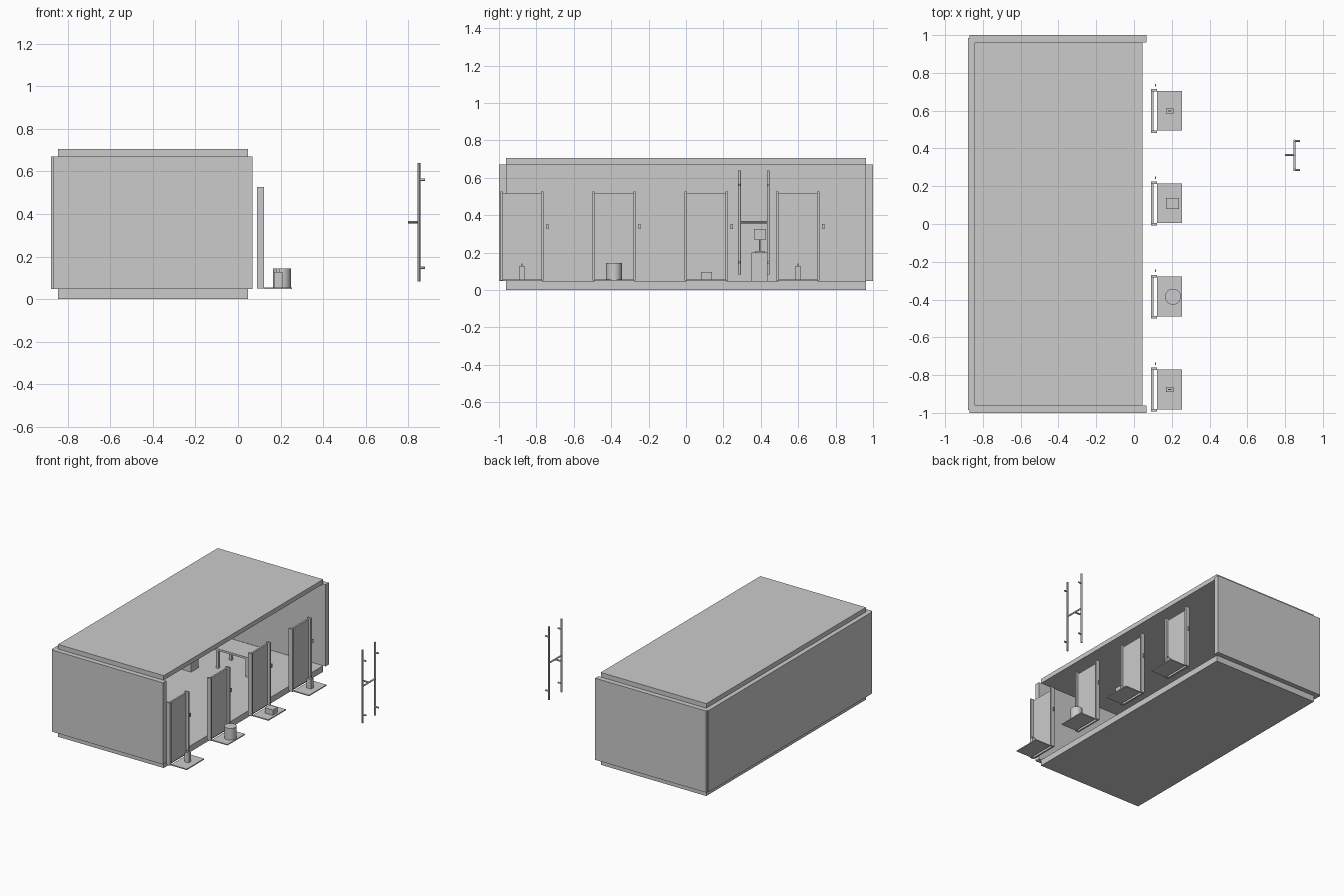
import bpy
from mathutils import Vector

if "Cube" in bpy.data.objects:
    bpy.data.objects.remove(bpy.data.objects["Cube"])


def box(name, x, y, z):
    """Box from (min, max) ranges on each axis."""
    bpy.ops.mesh.primitive_cube_add(
        size=1, location=[(a + b) / 2 for a, b in (x, y, z)])
    o = bpy.context.object
    o.name = name
    o.scale = [b - a for a, b in (x, y, z)]
    bpy.ops.object.transform_apply(location=False, rotation=False, scale=True)
    return o


def rod(name, p, q, r, sides=12):
    """Cylinder between two points."""
    p, q = Vector(p), Vector(q)
    d = q - p
    bpy.ops.mesh.primitive_cylinder_add(
        vertices=sides, radius=r, depth=d.length, location=(p + q) / 2,
        rotation=d.to_track_quat('Z', 'Y').to_euler())
    o = bpy.context.object
    o.name = name
    bpy.ops.object.shade_smooth_by_angle()
    return o


# Shell, open on the right side
box("floor_slab", (-.845, .046), (-.962, .962), (0, .047))
box("roof_slab", (-.845, .046), (-.962, .962), (.67, .705))
box("back_wall", (-.88, -.845), (-.985, .985), (.047, .67))
box("end_wall_front", (-.87, .067), (-1, -.96), (.047, .67))
box("end_wall_rear", (-.87, .067), (.96, 1), (.047, .67))

# Four door units, each with a doorstep plate
doors = [-.877, -.385, .108, .598]
for i, c in enumerate(doors, 1):
    box(f"door_panel_{i}", (.09, .103), (c - .103, c + .103), (.05, .515))
    for side, s in (("left", -1), ("right", 1)):
        y = sorted((c + s * .103, c + s * .116))
        box(f"door_jamb_{side}_{i}", (.09, .123), y, (.05, .527))
    box(f"door_handle_{i}", (.11, .117), (c + .13, c + .143), (.325, .353))
    box(f"doorstep_{i}", (.123, .254), (c - .104, c + .106), (.047, .055))

# Items on the doorsteps
for i in (0, 3):
    c = doors[i]
    box(f"bottle_{i + 1}", (.17, .208), (c - .013, c + .013), (.055, .128))
    box(f"bottle_neck_{i + 1}", (.18, .198), (c - .003, c + .003), (.128, .143))
rod("drum", (.206, doors[1], .055), (.206, doors[1], .144), .042, 32)
box("parcel", (.17, .238), (.08, .138), (.055, .096))

# Interior cabinet carrying a small screen
box("cabinet", (-.74, -.64), (.35, .437), (.047, .2))
box("screen_base", (-.71, -.66), (.368, .422), (.2, .208))
rod("screen_stem", (-.69, .395, .208), (-.69, .395, .27), .004)
box("screen", (-.695, -.68), (.364, .427), (.27, .325))

# Interior table
box("table_top", (-.55, -.26), (.5, .69), (.185, .2))
for i, x in enumerate((-.54, -.29)):
    for j, y in enumerate((.505, .665)):
        box(f"table_leg_{i}_{j}", (x, x + .02), (y, y + .02), (.047, .185))

# Detached pull-bar frame
for n, y in (("left", .286), ("right", .44)):
    rod(f"post_{n}", (.85, y, .083), (.85, y, .64), .007)
    for k, z in (("lower", .148), ("upper", .562)):
        rod(f"standoff_{n}_{k}", (.85, y, z), (.88, y, z), .006)
rod("cross_bar", (.85, .286, .362), (.85, .44, .362), .006)
rod("grip", (.80, .365, .362), (.85, .365, .362), .006)
